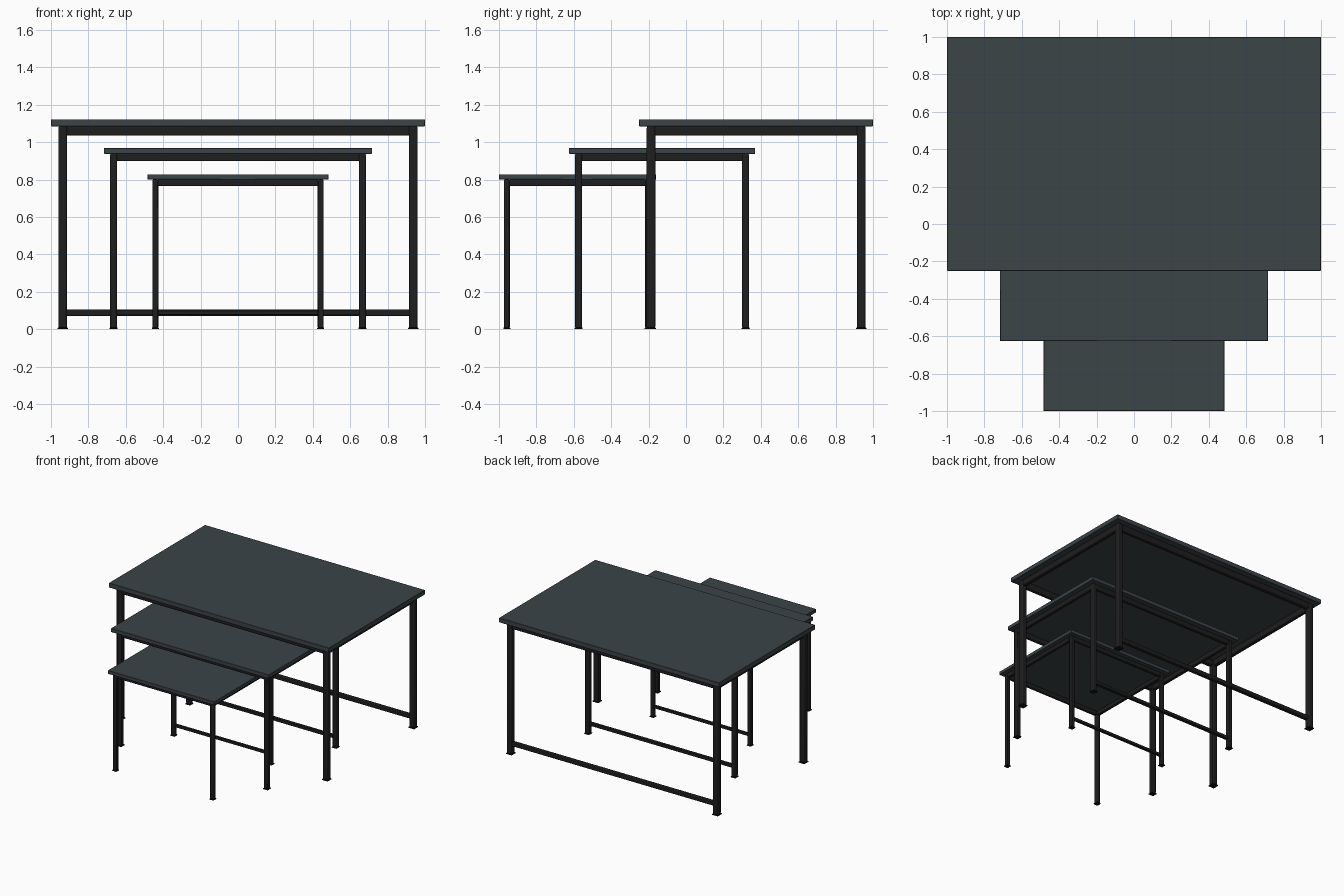
import bpy, bmesh

if "Cube" in bpy.data.objects:
    bpy.data.objects.remove(bpy.data.objects["Cube"])

def material(name, rgb):
    m = bpy.data.materials.new(name)
    m.diffuse_color = (*rgb, 1)
    m.use_nodes = True
    m.node_tree.nodes["Principled BSDF"].inputs["Base Color"].default_value = m.diffuse_color
    return m

SLATE = material("dark slate", (0.043, 0.058, 0.064))
BLACK = material("black metal", (0.013, 0.013, 0.013))
RUBBER = material("foot black", (0.006, 0.006, 0.006))

def box(name, x, y, z, mat, bevel=0.0, segments=2):
    """Box from (min, max) ranges, with optional rounded edges."""
    me = bpy.data.meshes.new(name)
    bm = bmesh.new()
    bmesh.ops.create_cube(bm, size=1)
    for v in bm.verts:
        for i, (lo, hi) in enumerate((x, y, z)):
            v.co[i] = lo if v.co[i] < 0 else hi
    bm.to_mesh(me)
    bm.free()
    me.materials.append(mat)
    ob = bpy.data.objects.new(name, me)
    bpy.context.collection.objects.link(ob)
    if bevel:
        b = ob.modifiers.new("round", 'BEVEL')
        b.width, b.segments = bevel, segments
        bpy.context.view_layer.objects.active = ob
        ob.select_set(True)
        bpy.ops.object.shade_smooth_by_angle()
        ob.select_set(False)
    return ob

def table(label, half, y0, y1, z_top, thick, leg, inset, apron):
    z = z_top - thick
    # top panel
    box(label + "_tabletop", (-half, half), (y0, y1), (z, z_top), SLATE, 0.002, 1)
    xo, xi = half - inset, half - inset - leg       # outer and inner leg faces
    rows = {"front": (y0 + inset, y0 + inset + leg),
            "back": (y1 - inset - leg, y1 - inset)}
    for row, ys in rows.items():
        # legs and feet
        for side, xs in (("left", (-xo, -xi)), ("right", (xi, xo))):
            box(f"{label}_{row}_{side}_leg", xs, ys, (0.006, z), BLACK, leg * 0.18)
            g = 0.004
            box(f"{label}_{row}_{side}_foot", (xs[0] - g, xs[1] + g),
                (ys[0] - g, ys[1] + g), (0, 0.008), RUBBER, 0.003)
        # long apron
        m = leg * 0.1
        box(f"{label}_{row}_apron", (-xi - 0.004, xi + 0.004),
            (ys[0] + m, ys[1] - m), (z - apron, z), BLACK, leg * 0.15)
    # side aprons
    m = leg * 0.1
    for side, xs in (("left", (-xo + m, -xi - m)), ("right", (xi + m, xo - m))):
        box(f"{label}_{side}_apron", xs,
            (rows["front"][1] - 0.004, rows["back"][0] + 0.004),
            (z - apron, z), BLACK, leg * 0.15)
    # low rear stretcher
    yc, r = sum(rows["back"]) / 2, leg * 0.36
    box(label + "_back_rail", (-xi - 0.004, xi + 0.004), (yc - r, yc + r),
        (0.088 - r, 0.088 + r), BLACK, r * 0.3)

table("large", 1.0, -0.25, 1.0, 1.122, 0.037, 0.046, 0.040, 0.050)
table("medium", 0.717, -0.626, 0.37, 0.969, 0.031, 0.037, 0.033, 0.040)
table("small", 0.484, -1.0, -0.16, 0.828, 0.028, 0.031, 0.027, 0.034)
